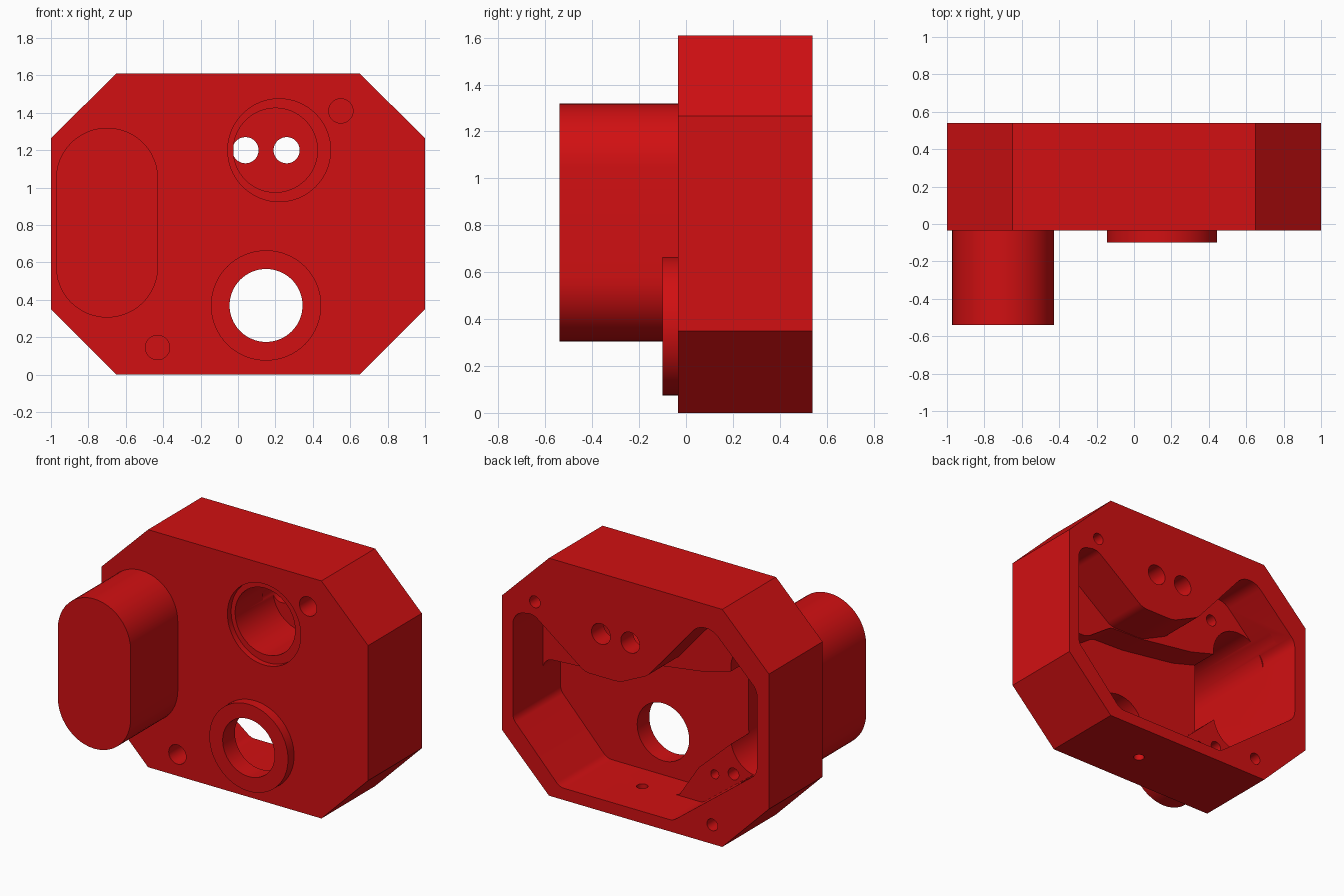
import bpy, bmesh, math
from mathutils import Vector

old = bpy.data.objects.get("Cube")
if old:
    bpy.data.objects.remove(old, do_unlink=True)

red = bpy.data.materials.new("red paint")
red.use_nodes = True
colour = (0.64, 0.005, 0.006, 1)
red.diffuse_color = colour
red.node_tree.nodes["Principled BSDF"].inputs["Base Color"].default_value = colour


def fillet(corners, steps=10):
    """Round each (x, z, radius) corner of a closed outline."""
    out = []
    n = len(corners)
    for i, (x, z, r) in enumerate(corners):
        p = Vector((x, z))
        if r <= 0:
            out.append(p)
            continue
        a = Vector(corners[i - 1][:2]) - p
        b = Vector(corners[(i + 1) % n][:2]) - p
        half = a.angle(b) / 2
        limit = 0.499 * min(a.length, b.length)
        t = min(r / math.tan(half), limit)
        r = t * math.tan(half)
        a.normalize()
        b.normalize()
        c = p + (a + b).normalized() * (r / math.sin(half))
        s, e = p + a * t - c, p + b * t - c
        turn = math.atan2(s.x * e.y - s.y * e.x, s.dot(e))
        for k in range(steps + 1):
            w = turn * k / steps
            out.append(c + Vector((s.x * math.cos(w) - s.y * math.sin(w),
                                   s.x * math.sin(w) + s.y * math.cos(w))))
    return out


def circle(x, z, r, n=64):
    return [Vector((x + r * math.cos(2 * math.pi * i / n),
                    z + r * math.sin(2 * math.pi * i / n))) for i in range(n)]


def stadium(x, z0, z1, r, n=24):
    pts = []
    for i in range(2 * (n + 1)):
        top = i <= n
        w = math.pi * (i if top else i - 1) / n
        pts.append(Vector((x + r * math.cos(w), (z1 - r if top else z0 + r) + r * math.sin(w))))
    return pts


def prism(name, pts, y0, y1):
    """Extrude an (x, z) outline from y0 to y1."""
    bm = bmesh.new()
    face = bm.faces.new([bm.verts.new((p.x, y0, p.y)) for p in pts])
    ext = bmesh.ops.extrude_face_region(bm, geom=[face])
    moved = [v for v in ext["geom"] if isinstance(v, bmesh.types.BMVert)]
    bmesh.ops.translate(bm, vec=(0, y1 - y0, 0), verts=moved)
    bmesh.ops.recalc_face_normals(bm, faces=bm.faces)
    mesh = bpy.data.meshes.new(name)
    bm.to_mesh(mesh)
    bm.free()
    mesh.materials.append(red)
    obj = bpy.data.objects.new(name, mesh)
    bpy.context.collection.objects.link(obj)
    return obj


def combine(target, tool, operation):
    """Apply a boolean and discard the tool object."""
    tool.hide_render = True
    mod = target.modifiers.new(operation, "BOOLEAN")
    mod.operation, mod.solver, mod.object = operation, "EXACT", tool
    bpy.context.view_layer.objects.active = target
    bpy.ops.object.modifier_apply(modifier=mod.name)
    bpy.data.objects.remove(tool, do_unlink=True)


FRONT, BACK, SHELF, FLOOR = -0.035, 0.54, 0.22, 0.03

# Octagonal block with the long boss and the ring boss on its front
block = [(1, .35), (1, 1.265), (.65, 1.61), (-.65, 1.61),
         (-1, 1.265), (-1, .35), (-.65, 0), (.65, 0)]
housing = prism("housing", [Vector(p) for p in block], FRONT, BACK)
combine(housing, prism("long_boss", stadium(-.70, .305, 1.32, .273), -.54, 0), "UNION")
combine(housing, prism("ring_boss", circle(.15, .37, .295), -.10, 0), "UNION")

# Shallow cavity opening to the back
opening = [(.92, .45, .08), (.57, .08, .08), (-.28, .08, .08), (-.91, .56, .1),
           (-.91, 1.13, .1), (-.52, 1.51, .13), (-.09, 1.01, .12), (.12, .91, .2),
           (.38, .91, .12), (.77, 1.20, .09), (.92, 1.17, .1)]
combine(housing, prism("opening_cutter", fillet(opening), SHELF, .7), "DIFFERENCE")

# Deep cavity behind the front wall, leaving the corner shelves
deep = [(.92, .45, .08), (.57, .08, .08), (-.10, .08, .04), (-.25, .31, .1),
        (-.52, .56, .05), (-.58, .62, 0), (-.58, 1.05, 0), (-.30, .97, .08),
        (.12, .91, .15), (.38, .90, .1), (.58, .76, .12), (.92, .74, .08)]
combine(housing, prism("deep_cutter", fillet(deep), FLOOR, .4), "DIFFERENCE")

# Hollow inside the long boss
combine(housing, prism("boss_cutter", stadium(-.70, .365, 1.26, .21), -.48, .4), "DIFFERENCE")

# Round holes: x, z, radius, y start, y end
holes = [
    (.15, .37, .195, -.3, .2),        # ring opening
    (.22, 1.20, .275, -.3, .005),     # counterbore
    (.20, 1.20, .225, -.3, .41),      # upper bore
    (.04, 1.20, .07, .3, .7),         # through holes in the bore's end
    (.26, 1.20, .07, .3, .7),
    (.55, 1.41, .065, -.3, .2),       # front bolt holes
    (-.43, .145, .065, -.3, .12),
    (.755, 1.285, .04, .4, .7),       # back bolt holes
    (-.575, .13, .04, .4, .7),
    (-.47, 1.27, .04, .1, .4),        # shelf holes
    (-.51, .335, .04, .1, .4),
    (-.37, .295, .03, .1, .4),
]
for x, z, r, y0, y1 in holes:
    combine(housing, prism("hole_cutter", circle(x, z, r), y0, y1), "DIFFERENCE")

# Drain hole through the bottom wall
drain = prism("drain_cutter", circle(0, 0, .035, 32), -.1, .2)
drain.rotation_euler.x = math.pi / 2
drain.location = (.16, .24, 0)
bpy.context.view_layer.update()
combine(housing, drain, "DIFFERENCE")

bpy.ops.object.select_all(action="DESELECT")
housing.select_set(True)
bpy.context.view_layer.objects.active = housing
bpy.ops.object.shade_smooth_by_angle(angle=math.radians(30))
